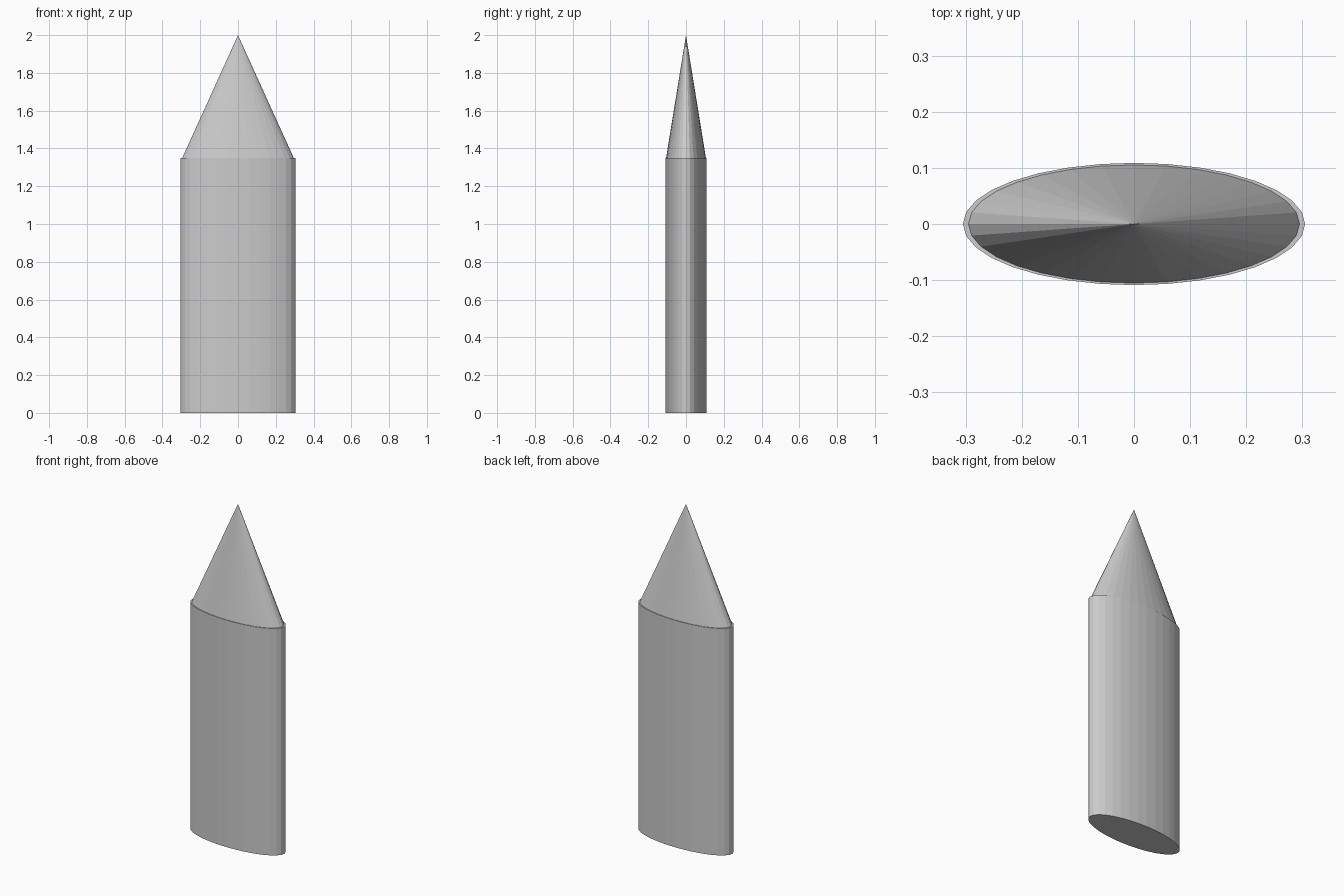
import bpy
import bmesh
from mathutils import Matrix

if "Cube" in bpy.data.objects:
    bpy.data.objects.remove(bpy.data.objects["Cube"])

SIDES = 32
FLATTEN = 0.357  # depth relative to width


def elliptic_part(name, r_bottom, r_top, z0, z1):
    bm = bmesh.new()
    bmesh.ops.create_cone(bm, cap_ends=True, segments=SIDES, radius1=r_bottom,
                          radius2=r_top, depth=z1 - z0,
                          matrix=Matrix.Translation((0, 0, (z0 + z1) / 2)))
    bmesh.ops.scale(bm, vec=(1, FLATTEN, 1), verts=bm.verts)
    bmesh.ops.remove_doubles(bm, verts=bm.verts, dist=1e-5)
    mesh = bpy.data.meshes.new(name)
    bm.to_mesh(mesh)
    bm.free()
    obj = bpy.data.objects.new(name, mesh)
    bpy.context.collection.objects.link(obj)
    return obj


# Flattened straight shaft
elliptic_part("shaft", 0.305, 0.305, 0.0, 1.35)
# Pointed tip, slightly inset from the shaft rim
elliptic_part("pointed_tip", 0.295, 0.0, 1.35, 2.0)
